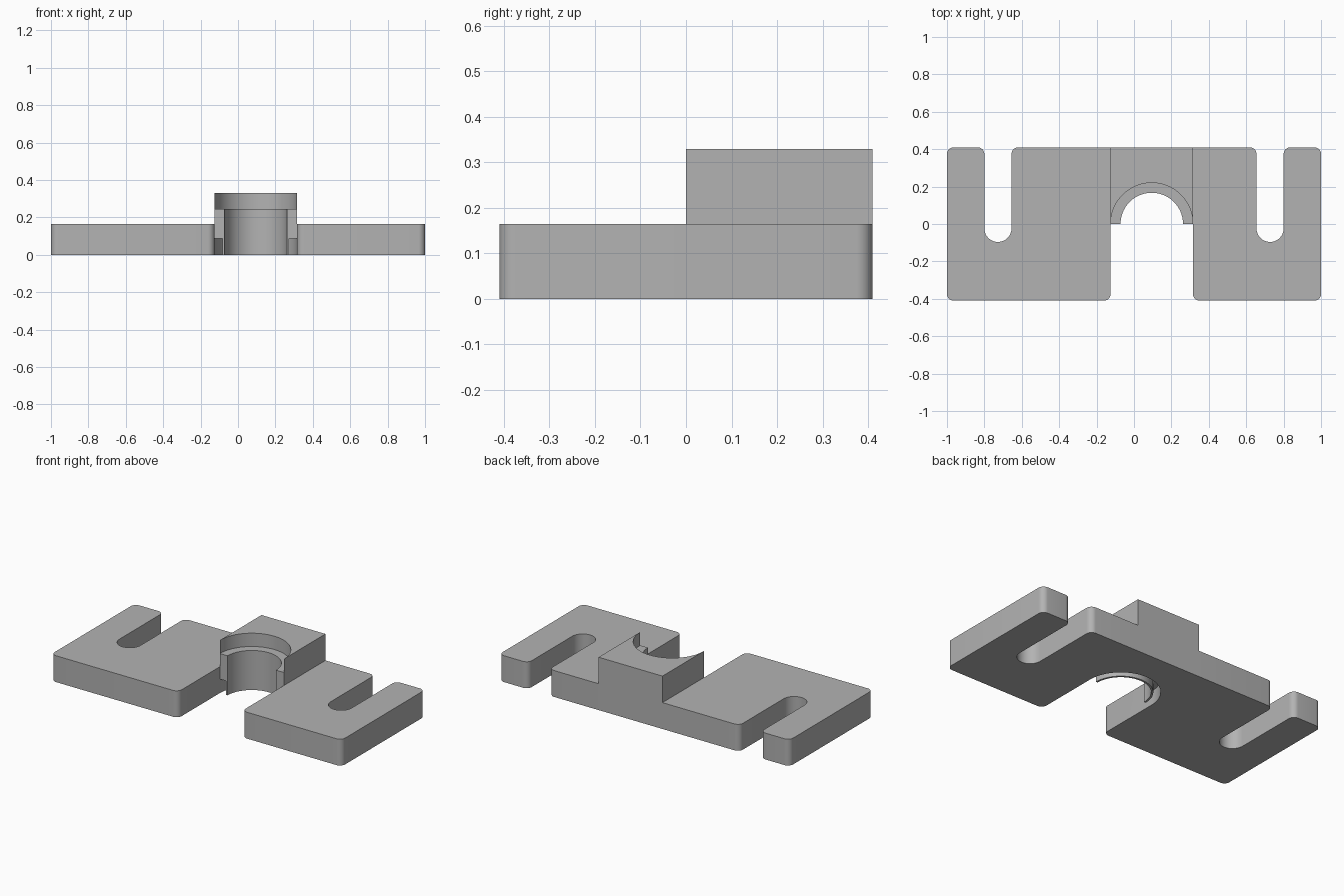
import bpy, bmesh
from math import cos, sin, radians

old = bpy.data.objects.get("Cube")
if old:
    bpy.data.objects.remove(old, do_unlink=True)

HALF_Y = 0.41            # half depth of the plate
PLATE_Z, BLOCK_Z = 0.164, 0.329
BORE_X, BORE_R = 0.095, 0.22
CORNER = 0.036
ARC_STEPS = 48

grey = bpy.data.materials.new("plain grey")
grey.use_nodes = True
grey.diffuse_color = (0.45, 0.45, 0.45, 1)
grey.node_tree.nodes["Principled BSDF"].inputs["Base Color"].default_value = grey.diffuse_color


def arc(cx, cy, r, start, end, steps=8):
    angles = [radians(start + (end - start) * i / steps) for i in range(steps + 1)]
    return [(cx + r * cos(a), cy + r * sin(a)) for a in angles]


def finish(bm, name):
    bmesh.ops.recalc_face_normals(bm, faces=bm.faces)
    mesh = bpy.data.meshes.new(name)
    bm.to_mesh(mesh)
    bm.free()
    mesh.materials.append(grey)
    obj = bpy.data.objects.new(name, mesh)
    bpy.context.collection.objects.link(obj)
    bpy.ops.object.select_all(action='DESELECT')
    obj.select_set(True)
    bpy.context.view_layer.objects.active = obj
    bpy.ops.object.shade_smooth_by_angle(angle=radians(30))
    return obj


def wing(inner):
    """Outline of one slotted wing on +x, from the notch round to the back."""
    y, c = HALF_Y - CORNER, CORNER
    slot_in, slot_out = 0.655, 0.8
    slot_r = (slot_out - slot_in) / 2
    return ([(inner, 0)]
            + arc(inner + c, -y, c, 180, 270)
            + arc(1 - c, -y, c, 270, 360)
            + arc(1 - c, y, c, 0, 90)
            + arc(slot_out + c, y, c, 90, 180)
            + arc(slot_in + slot_r, slot_r - 0.096, slot_r, 0, -180, 24)
            + arc(slot_in - c, y, c, 0, 90)
            + [(inner, HALF_Y)])


# Slotted plate with the raised block, as one closed body
left = wing(BORE_X + BORE_R)
right = [(-x, y) for x, y in reversed(wing(BORE_R - BORE_X))]
bore = arc(BORE_X, 0, BORE_R, 180, 0, ARC_STEPS)[1:-1]
outline = left + right + bore
n, nl, nr = len(outline), len(left), len(right)

bm = bmesh.new()
low = [bm.verts.new((x, y, 0)) for x, y in outline]
mid = [bm.verts.new((x, y, PLATE_Z)) for x, y in outline]
block = [nl - 1] + list(range(nl, nl + 1)) + list(range(nl + nr - 1, n)) + [0]
top = [bm.verts.new((*outline[i], BLOCK_Z)) for i in block]

bm.faces.new(low[::-1])
bm.faces.new(mid[:nl])
bm.faces.new(mid[nl:nl + nr])
bm.faces.new(top)
for i in range(n):
    j = (i + 1) % n
    bm.faces.new((low[i], low[j], mid[j], mid[i]))
for k, i in enumerate(block):
    m = (k + 1) % len(block)
    bm.faces.new((mid[i], mid[block[m]], top[m], top[k]))
# merge the coplanar back walls
bmesh.ops.dissolve_limit(bm, angle_limit=radians(0.5), verts=bm.verts, edges=bm.edges)
finish(bm, "slotted_plate")

# Half-round stepped collar in the bore: wide ledge above, thin sleeve below
INNER, SLEEVE, STEP_Z, LEDGE_Z = 0.167, 0.179, 0.087, 0.246
section = [(INNER, 0), (SLEEVE, 0), (SLEEVE, STEP_Z), (BORE_R, STEP_Z),
           (BORE_R, LEDGE_Z), (INNER, LEDGE_Z), (INNER, STEP_Z)]
bm = bmesh.new()
rings = [[bm.verts.new((BORE_X + r * x, r * y, z)) for r, z in section]
         for x, y in arc(0, 0, 1, 180, 0, ARC_STEPS)]
for a, b in zip(rings, rings[1:]):
    for i in range(len(section)):
        j = (i + 1) % len(section)
        bm.faces.new((a[i], a[j], b[j], b[i]))
bm.faces.new(rings[0])
bm.faces.new(rings[-1])
finish(bm, "bore_collar")
